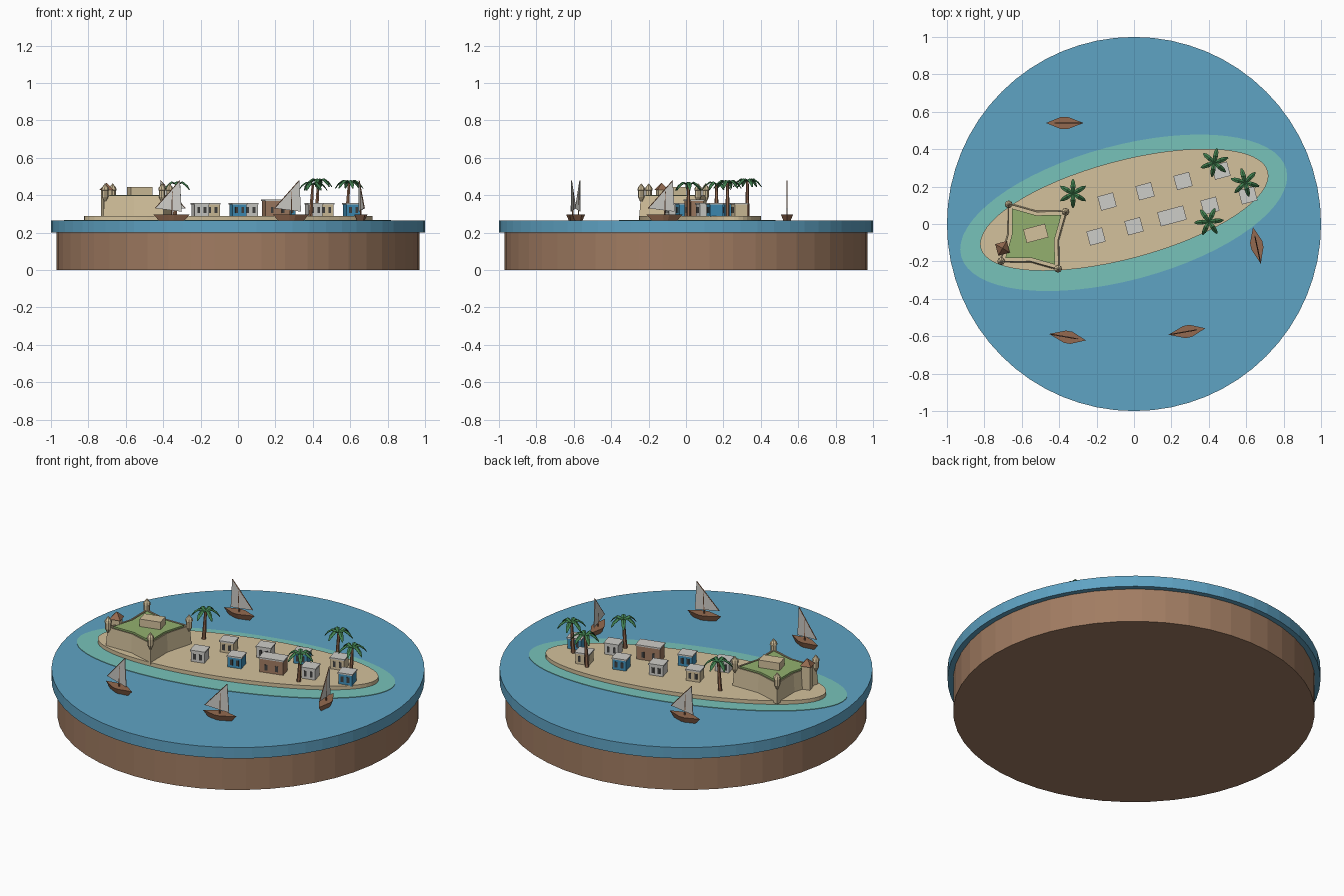
import bpy, bmesh
from math import sin, cos, pi, radians
from mathutils import Matrix, Vector

if "Cube" in bpy.data.objects:
    bpy.data.objects.remove(bpy.data.objects["Cube"])


def colour(name, code):
    rgb = [int(code[i:i + 2], 16) / 255 for i in (0, 2, 4)]
    lin = [c / 12.92 if c < 0.04 else ((c + 0.055) / 1.055) ** 2.4 for c in rgb] + [1]
    m = bpy.data.materials.new(name)
    m.use_nodes = True
    m.diffuse_color = lin
    m.node_tree.nodes["Principled BSDF"].inputs["Base Color"].default_value = lin
    return m


WATER = colour("sea_blue", "5FA3C4")
SHALLOW = colour("lagoon_teal", "77C2BA")
EARTH = colour("earth_brown", "A17C62")
SAND = colour("sand", "D3C19C")
GRASS = colour("grass_green", "93B06E")
WHITE = colour("pale_grey", "CECDC8")
BLUE = colour("house_blue", "3F8FB8")
DARK = colour("opening_dark", "40403F")
PALM = colour("palm_green", "41804F")
WOOD = colour("wood_brown", "946A50")


def finish(name, bm, mat, M):
    bmesh.ops.recalc_face_normals(bm, faces=bm.faces[:])
    bm.transform(M)
    me = bpy.data.meshes.new(name)
    bm.to_mesh(me)
    bm.free()
    me.materials.append(mat)
    ob = bpy.data.objects.new(name, me)
    bpy.context.scene.collection.objects.link(ob)
    return ob


def loft(name, rings, mat, M=Matrix()):
    """Closed skin through equal-length rings of points, capped at both ends."""
    bm = bmesh.new()
    loops = [[bm.verts.new(p) for p in r] for r in rings]
    n = len(loops[0])
    for a, b in zip(loops, loops[1:]):
        for i in range(n):
            j = (i + 1) % n
            bm.faces.new((a[i], a[j], b[j], b[i]))
    bm.faces.new(loops[0])
    bm.faces.new(loops[-1])
    return finish(name, bm, mat, M)


def ring(rx, ry, z, n, turn=0.0):
    return [(rx * cos(turn + 2 * pi * i / n), ry * sin(turn + 2 * pi * i / n), z) for i in range(n)]


def rect(w, d, z, x=0, y=0):
    return [(x + sx * w / 2, y + sy * d / 2, z) for sx, sy in ((-1, -1), (1, -1), (1, 1), (-1, 1))]


def box(name, w, d, z0, z1, mat, M, x=0, y=0):
    return loft(name, [rect(w, d, z0, x, y), rect(w, d, z1, x, y)], mat, M)


def rod(name, p, q, r0, r1, mat, M=Matrix()):
    p, q = Vector(p), Vector(q)
    R = Matrix.Translation(p) @ (q - p).to_track_quat('Z', 'Y').to_matrix().to_4x4()
    return loft(name, [ring(r0, r0, 0, 6), ring(r1, r1, (q - p).length, 6)], mat, M @ R)


def place(x, y, degrees):
    return Matrix.Translation((x, y, 0)) @ Matrix.Rotation(radians(degrees), 4, 'Z')


TILT = 15       # heading of the island and everything lined up on it
GROUND = 0.29

# Round base, sea, lagoon and island
loft("earth_base", [ring(0.97, 0.97, z, 48) for z in (0, 0.2)], EARTH)
loft("sea_disc", [ring(1, 1, z, 64) for z in (0.2, 0.265)], WATER)
loft("lagoon", [ring(0.9, 0.36, z, 64) for z in (0.26, 0.268)], SHALLOW, place(-0.055, 0.06, TILT))
loft("island", [ring(0.795, 0.262, z, 64) for z in (0.262, GROUND)], SAND, place(-0.052, 0.076, TILT))

# Four-pointed fort with battered, inward-bent walls
FORT = place(-0.538, -0.067, -7.5)


def star(size, z):
    return [(size * r * cos(pi / 4 + i * pi / 4), size * r * sin(pi / 4 + i * pi / 4), z)
            for i, r in enumerate((0.22, 0.133) * 4)]


loft("fort_walls", [star(1.05, 0.28), star(1, 0.398), star(0.95, 0.398), star(0.95, 0.39)], SAND, FORT)
loft("fort_lawn", [star(0.86, 0.388), star(0.86, 0.401)], GRASS, FORT)
box("fort_keep", 0.12, 0.075, 0.39, 0.445, SAND, place(-0.525, -0.05, TILT))

# Corner turrets with corbelled foot and domed cap
TURRET = ((0.006, 0.365), (0.017, 0.39), (0.017, 0.425), (0.021, 0.427),
          (0.018, 0.441), (0.01, 0.451), (0.002, 0.462))
for i in range(4):
    a = pi / 4 + i * pi / 2
    loft("turret", [ring(r, r, z, 8) for r, z in TURRET], SAND,
         FORT @ Matrix.Translation((0.217 * cos(a), 0.217 * sin(a), 0)))

# Gatehouse on the fort's outer wall
GATE = place(-0.703, -0.13, TILT)
box("gatehouse", 0.048, 0.048, 0.285, 0.43, SAND, GATE)
loft("gatehouse_roof", [rect(0.064, 0.064, 0.428), rect(0.002, 0.002, 0.465)], WOOD, GATE)


# Flat-roofed houses in two rows
def house(x, y, mat, w=0.078, top=0.35):
    M = place(x, y, TILT)
    box("house_walls", w, 0.07, 0.285, top, mat, M)
    box("house_roof", w + 0.008, 0.078, top, top + 0.008, WHITE, M)
    for side in (-1, 1):
        for k in (-1, 1):
            box("house_opening", 0.015, 0.004, 0.304, 0.337, DARK, M, k * w * 0.22, side * 0.035)


for i, mat in enumerate((WHITE, BLUE, EARTH, WHITE, BLUE)):
    big = mat is EARTH
    house(-0.203 + 0.203 * i, -0.067 + 0.055 * i, mat, 0.135 if big else 0.078, 0.369 if big else 0.35)
for i, mat in enumerate((SAND, WHITE, BLUE, SAND)):
    house(-0.144 + 0.203 * i, 0.12 + 0.055 * i, mat)


# Palms with drooping folded fronds
def palm(x, y, top, turn):
    rod("palm_trunk", (x - 0.012, y, 0.285), (x, y, top), 0.012, 0.007, WOOD)
    for i in range(6):
        bm = bmesh.new()
        rows = []
        for d, z, w in ((0, 0, 0.007), (0.035, 0.012, 0.013), (0.06, -0.006, 0.011), (0.078, -0.032, 0.003)):
            rows.append([bm.verts.new((d, s * w, z - abs(s) * w * 0.5)) for s in (-1, 0, 1)])
        for a, b in zip(rows, rows[1:]):
            for k in (0, 1):
                bm.faces.new((a[k], b[k], b[k + 1], a[k + 1]))
        M = place(x, y, turn + 60 * i) @ Matrix.Translation((0, 0, top))
        leaf = finish("palm_frond", bm, PALM, M)
        leaf.modifiers.new("thickness", 'SOLIDIFY').thickness = 0.003


palm(0.43, 0.328, 0.478, 20)
palm(0.594, 0.222, 0.47, 45)
palm(0.4, 0.013, 0.46, 5)
palm(-0.326, 0.163, 0.462, 30)


# Small boats with a slanting spar and triangular sail
def hull_ring(half, beam, z):
    return [(-half, 0, z), (-0.15 * half, -beam, z), (0.2 * half, -beam, z),
            (half, 0, z), (0.2 * half, beam, z), (-0.15 * half, beam, z)]


def boat(x, y, heading):
    M = place(x, y, heading)
    loft("boat_hull", [hull_ring(0.065, 0.018, 0.26), hull_ring(0.1, 0.033, 0.298)], WOOD, M)
    rod("boat_mast", (0, 0, 0.28), (0.005, 0, 0.42), 0.004, 0.003, WOOD, M)
    low, peak, clew = (-0.088, 0.33), (0.045, 0.478), (0.055, 0.312)
    loft("boat_sail", [[(p[0], s, p[1]) for p in (low, peak, clew)] for s in (-0.002, 0.002)], WHITE, M)
    rod("boat_spar", (low[0], 0, low[1]), (peak[0], 0, peak[1]), 0.003, 0.003, WOOD, M)


boat(-0.355, -0.605, -10)
boat(0.283, -0.575, 10)
boat(0.657, -0.115, 102)
boat(-0.37, 0.54, 180)
